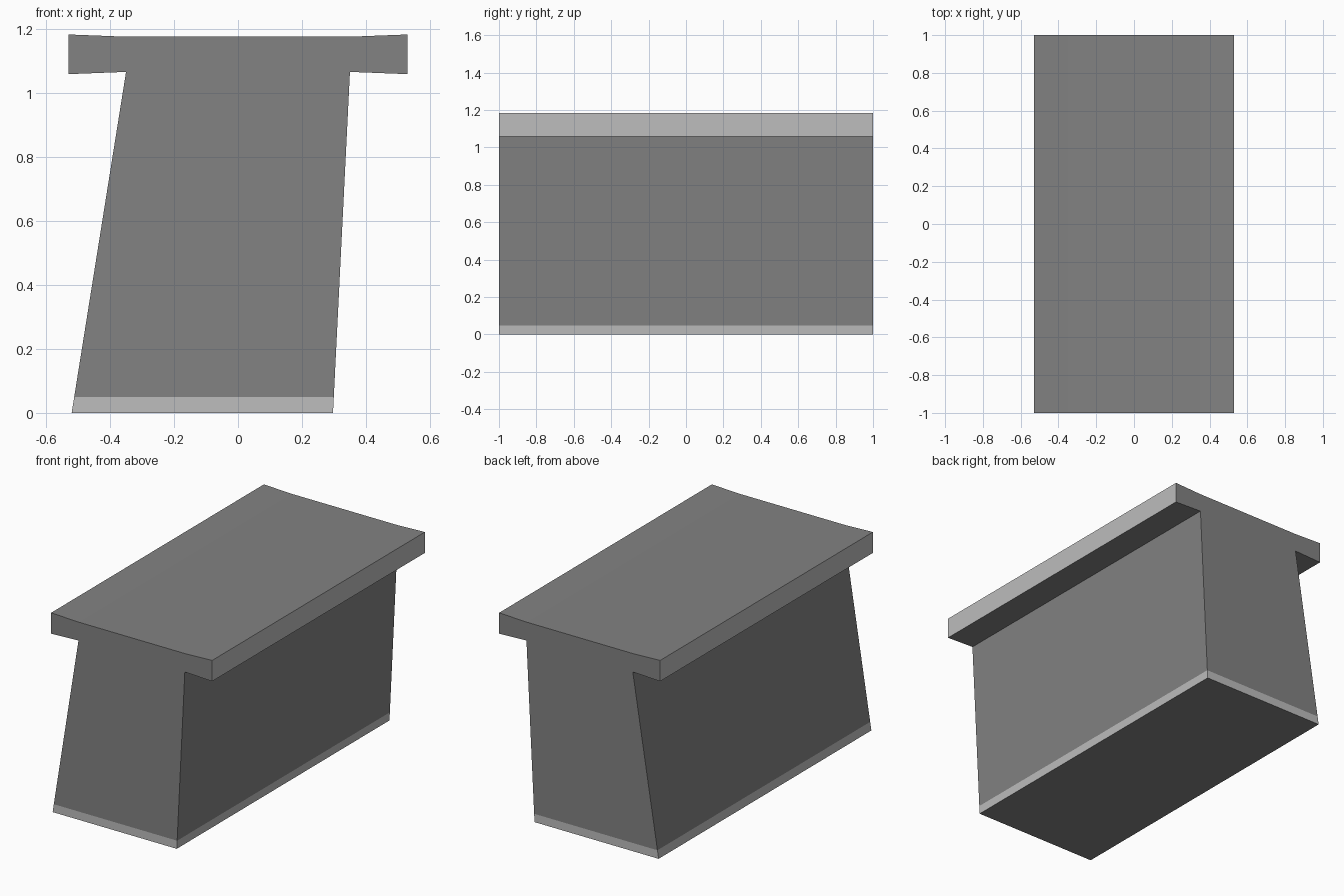
import bpy, bmesh

if "Cube" in bpy.data.objects:
    bpy.data.objects.remove(bpy.data.objects["Cube"])


def material(name, value):
    m = bpy.data.materials.new(name)
    m.diffuse_color = (value, value, value, 1)
    m.use_nodes = True
    m.node_tree.nodes["Principled BSDF"].inputs["Base Color"].default_value = m.diffuse_color
    return m


dark = material("dark concrete", 0.225)
light = material("light concrete", 0.51)

# T-shaped cross-section (x, z), with the stem leaning to one side
profile = [(-0.52, 0), (0.297, 0), (0.35, 1.066), (0.53, 1.059), (0.53, 1.183),
           (0.35, 1.176), (-0.35, 1.176), (-0.53, 1.183), (-0.53, 1.059), (-0.35, 1.066)]

bm = bmesh.new()
front = bm.faces.new([bm.verts.new((x, -1, z)) for x, z in profile])
ext = bmesh.ops.extrude_face_region(bm, geom=[front], use_keep_orig=True)
back = [v for v in ext["geom"] if isinstance(v, bmesh.types.BMVert)]
bmesh.ops.translate(bm, verts=back, vec=(0, 2, 0))

# Cut the light strip around the foot
bmesh.ops.bisect_plane(bm, geom=bm.verts[:] + bm.edges[:] + bm.faces[:],
                       plane_co=(0, 0, 0.049), plane_no=(0, 0, 1))
bmesh.ops.recalc_face_normals(bm, faces=bm.faces[:])

# Light colour: foot strip sides and the long outer edges of the top slab
for f in bm.faces:
    c = f.calc_center_median()
    strip = c.z < 0.05 and abs(f.normal.z) < 0.5
    slab_edge = abs(c.x) > 0.52 and abs(f.normal.x) > 0.9 and c.z > 1.05
    f.material_index = 1 if strip or slab_edge else 0

mesh = bpy.data.meshes.new("leaning_wall_block")
bm.to_mesh(mesh)
bm.free()
mesh.materials.append(dark)
mesh.materials.append(light)
block = bpy.data.objects.new("leaning_wall_block", mesh)
bpy.context.collection.objects.link(block)
